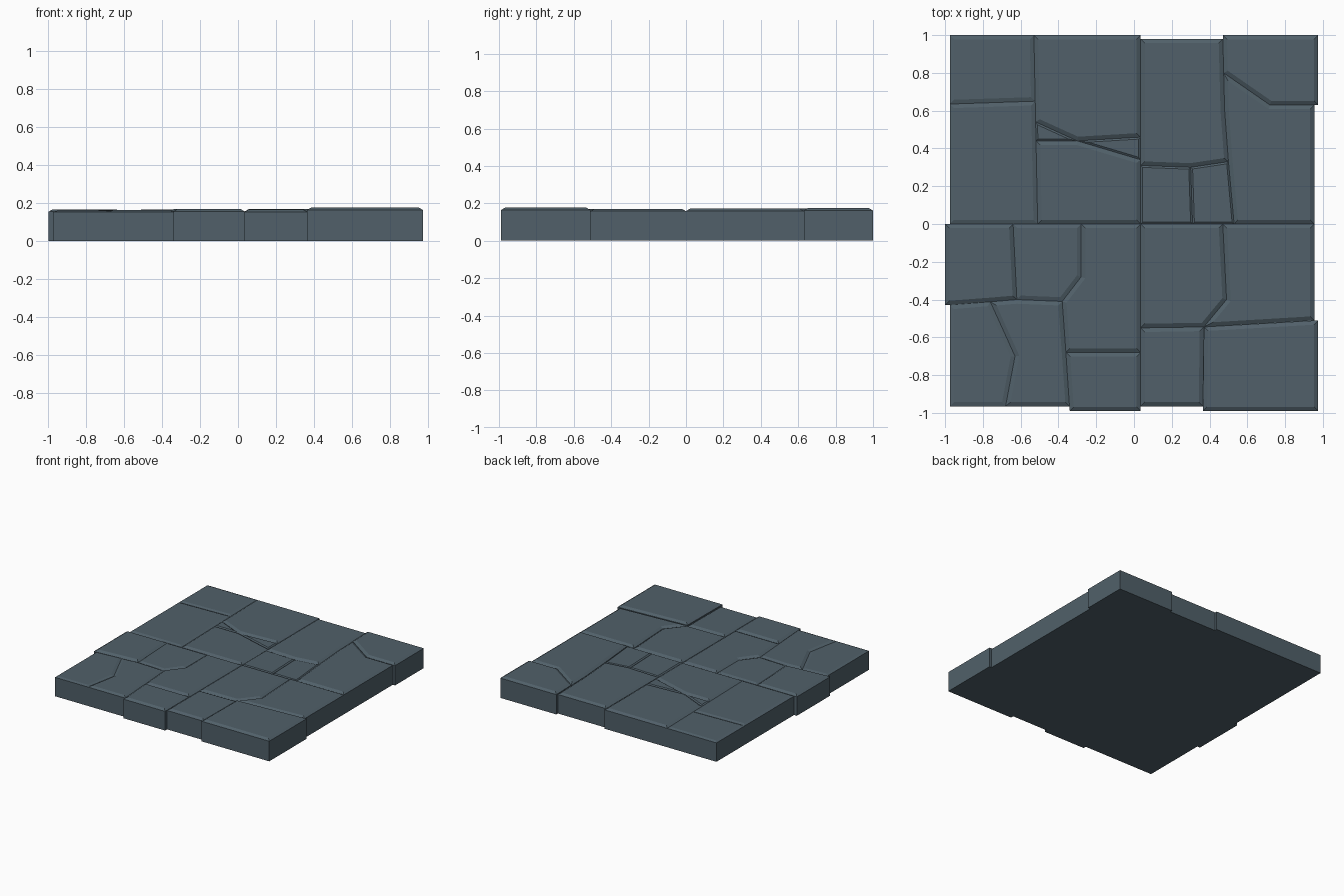
import bpy, bmesh, random
from mathutils import Vector
from mathutils.geometry import intersect_point_line

if "Cube" in bpy.data.objects:
    bpy.data.objects.remove(bpy.data.objects["Cube"])

random.seed(4)
stone_mat = bpy.data.materials.new("slate grey stone")
stone_mat.diffuse_color = (0.082, 0.118, 0.143, 1)
stone_mat.use_nodes = True
stone_mat.node_tree.nodes["Principled BSDF"].inputs["Base Color"].default_value = stone_mat.diffuse_color


def prism(name, pts, z0, z1, bevel=0.0, drop=0.0):
    """Upright prism from a plan outline, with an optional top chamfer."""
    bm = bmesh.new()
    low = [bm.verts.new((x, y, z0)) for x, y in pts]
    high = [bm.verts.new((x, y, z1 - drop)) for x, y in pts]
    n = len(pts)
    for i in range(n):
        j = (i + 1) % n
        bm.faces.new((low[i], low[j], high[j], high[i]))
    bm.faces.new(low[::-1])
    top = bm.faces.new(high)
    bm.normal_update()
    if bevel:
        bmesh.ops.inset_individual(bm, faces=[top], thickness=bevel,
                                   depth=0, use_even_offset=True)
        for v in top.verts:
            v.co.z = z1
    me = bpy.data.meshes.new(name)
    bm.to_mesh(me)
    bm.free()
    me.materials.append(stone_mat)
    bpy.context.collection.objects.link(bpy.data.objects.new(name, me))


def snap(face, p):
    """Vertex of the face nearest to p; splits an edge when needed."""
    near = min(face.verts, key=lambda v: (v.co - p).length)
    if (near.co - p).length < .015:
        return near
    best = None
    for e in face.edges:
        a, b = e.verts
        q, t = intersect_point_line(p, a.co, b.co)
        if 0 < t < 1 and (best is None or (q - p).length < best[0]):
            best = ((q - p).length, e, a, t, q)
    _, e, a, t, q = best
    vert = bmesh.utils.edge_split(e, a, t)[1]
    vert.co = q
    return vert


def crack(bm, *path):
    """Split the plan along a path running from edge to edge of one face."""
    pts = [Vector((x, y, 0)) for x, y in path]
    bm.normal_update()
    probe = pts[1] if len(pts) > 2 else (pts[0] + pts[1]) / 2
    face = next(f for f in bm.faces if bmesh.geometry.intersect_face_point(f, probe))
    a, b = snap(face, pts[0]), snap(face, pts[-1])
    bmesh.utils.face_split(face, a, b, coords=pts[1:-1])


# Plan: four quarters, each broken into stones by cracks
L, M, R, F = -.975, .035, .955, -.965
plan = bmesh.new()
for x0, x1, y0, y1 in ((L, M, F, 0), (M, R, F, 0), (L, M, 0, 1), (M, R, 0, .98)):
    plan.faces.new([plan.verts.new((x, y, 0))
                    for x, y in ((x0, y0), (x1, y0), (x1, y1), (x0, y1))])

# back left: corner stone and two crossing cracks
crack(plan, (-.53, 1), (-.51, 0))
crack(plan, (L, .635), (-.53, .65))
crack(plan, (-.53, .54), (-.3, .44), (M, .34))
crack(plan, (-.3, .44), (M, .46))
crack(plan, (-.3, .44), (-.53, .44))
# back right
crack(plan, (.47, .98), (.48, .6), (.5, .33), (.53, 0))
crack(plan, (M, .31), (.3, .3), (.5, .33))
crack(plan, (.3, .3), (.31, 0))
crack(plan, (.485, .8), (.72, .63), (R, .63))
# front left
crack(plan, (-.28, 0), (-.28, -.28), (-.38, -.41), (-.34, F))
crack(plan, (L, -.43), (-.62, -.4), (-.38, -.41))
crack(plan, (-.64, 0), (-.62, -.4))
crack(plan, (-.76, -.42), (-.63, -.7), (-.68, F))
crack(plan, (-.36, -.68), (M, -.68))
# front right
crack(plan, (M, -.55), (.37, -.545), (R, -.51))
crack(plan, (.47, 0), (.49, -.4), (.37, -.545))
crack(plan, (.37, -.545), (.365, F))
plan.normal_update()

# Slab body under the stones
prism("slab_base", [(L, F), (R, F), (R, .98), (M, .98), (M, 1), (L, 1)], 0, .152)

# Paving stones: right side slightly higher, small pieces sunk, a few proud
proud_spots = [Vector(p) for p in ((.8, .85, 0), (.8, -.8, 0), (-.1, -.8, 0), (-.8, -.2, 0))]
for i, f in enumerate(list(plan.faces)):
    pts = [v.co.copy() for v in f.verts]
    if f.normal.z < 0:
        pts.reverse()
    proud = any(bmesh.geometry.intersect_face_point(f, s) for s in proud_spots)
    small = f.calc_area() < .09
    z = .167 + .007 * f.calc_center_median().x + random.uniform(-.002, .002)
    z = .161 if small else min(z + .004 * proud, .178)
    if proud:  # outer walls bulge past the slab edge
        for p in pts:
            for k in (0, 1):
                if abs(p[k]) > .94:
                    p[k] += (.02 if p[k] > 0 else -.025)
    prism(f"paving_stone_{i + 1:02d}", [(p.x, p.y) for p in pts],
          0 if proud else .15, z, .01 if small else .022, min(.013, z - .154))
plan.free()
